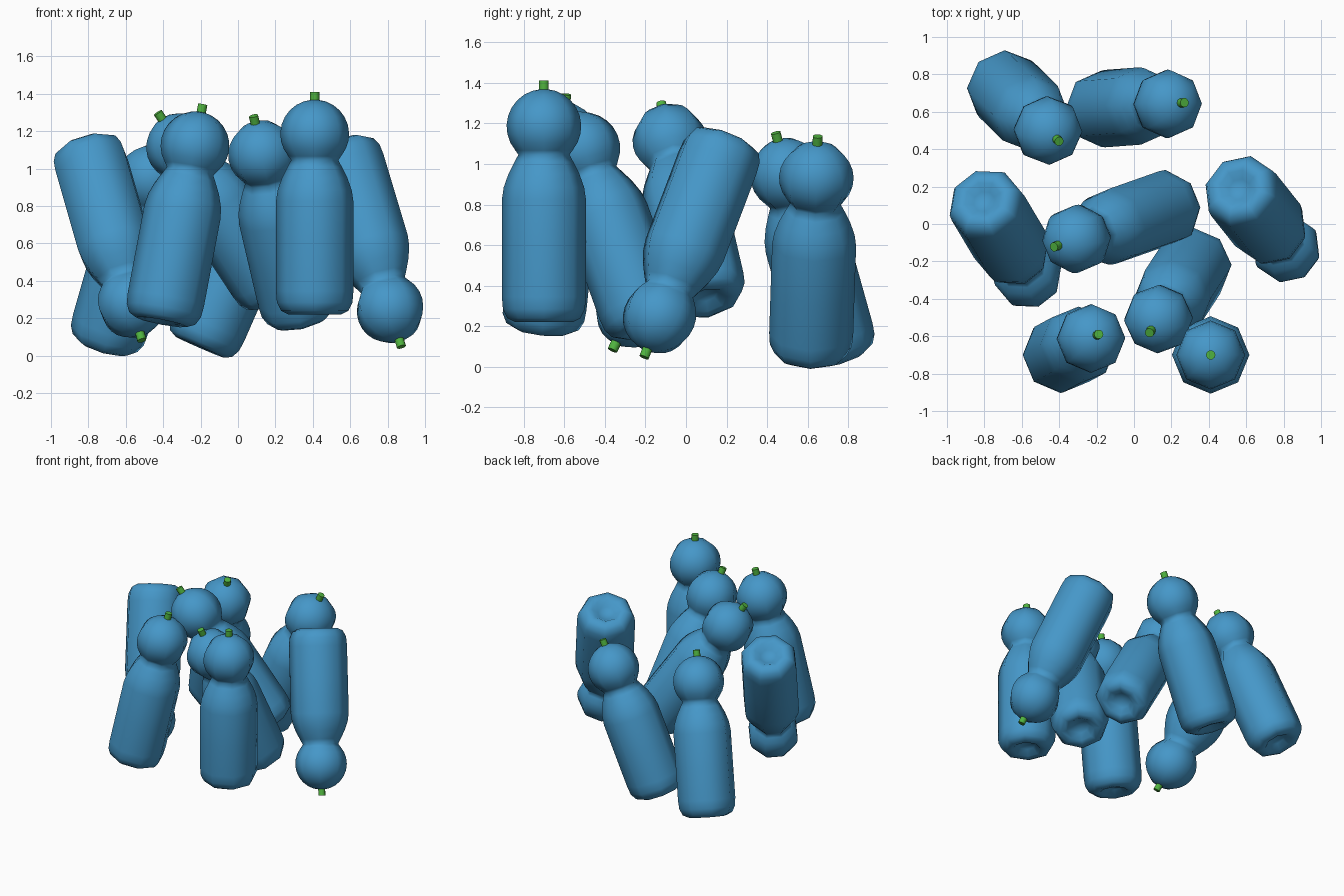
import bpy, bmesh, math
from mathutils import Vector

if "Cube" in bpy.data.objects:
    bpy.data.objects.remove(bpy.data.objects["Cube"])

SIDES = 8
HEAD_R = 0.184


def material(name, color):
    m = bpy.data.materials.new(name)
    m.diffuse_color = color
    m.use_nodes = True
    m.node_tree.nodes["Principled BSDF"].inputs["Base Color"].default_value = m.diffuse_color
    return m


blue = material("blue", (0.06, 0.31, 0.58, 1))
green = material("green", (0.08, 0.45, 0.05, 1))


def lathe(name, profile, sides, mat):
    """Revolve (radius, z) points about z; radius 0 makes a pole."""
    bm = bmesh.new()
    rings = []
    for r, z in profile:
        if r == 0:
            rings.append([bm.verts.new((0, 0, z))] * sides)
        else:
            rings.append([bm.verts.new((r * math.cos(2 * math.pi * i / sides),
                                        r * math.sin(2 * math.pi * i / sides), z))
                          for i in range(sides)])
    for a, b in zip(rings, rings[1:]):
        for i in range(sides):
            j = (i + 1) % sides
            quad = list(dict.fromkeys((a[i], a[j], b[j], b[i])))
            bm.faces.new(quad)
    bmesh.ops.recalc_face_normals(bm, faces=bm.faces)
    mesh = bpy.data.meshes.new(name)
    bm.to_mesh(mesh)
    bm.free()
    mesh.materials.append(mat)
    obj = bpy.data.objects.new(name, mesh)
    bpy.context.collection.objects.link(obj)
    return obj


def shade(obj, angle):
    bpy.ops.object.select_all(action='DESELECT')
    obj.select_set(True)
    bpy.context.view_layer.objects.active = obj
    bpy.ops.object.shade_smooth_by_angle(angle=math.radians(angle))


# Profile with its origin at the head centre: dimpled base, body, shoulder, neck, round head
body = [(0, -0.915), (0.06, -0.925), (0.10, -0.96), (0.14, -0.965), (0.18, -0.945),
        (0.202, -0.90), (0.207, -0.84), (0.207, -0.60), (0.207, -0.36), (0.198, -0.30),
        (0.175, -0.235), (0.145, -0.175), (0.126, -0.14)]
head = [(HEAD_R * math.sin(t), -HEAD_R * math.cos(t))
        for t in (math.radians(a) for a in range(50, 180, 14))]
skittle_profile = body + head + [(0, HEAD_R)]
peg_profile = [(0, 0.165), (0.025, 0.165), (0.025, 0.225), (0, 0.225)]

# Head centre and lean (x, y of the unit axis, then up or down)
poses = [
    ((0.41, -0.70, 1.185), (0.0, 0.0), 1),
    ((-0.23, -0.612, 1.123), (0.185, 0.10), 1),
    ((0.131, -0.508, 1.075), (-0.215, -0.33), 1),
    ((0.18, 0.642, 0.93), (0.40, 0.03), 1),
    ((-0.46, 0.50, 0.945), (0.265, -0.26), 1),
    ((-0.307, -0.08, 1.115), (-0.54, -0.19), 1),
    ((-0.57, -0.268, 0.278), (0.25, -0.42), -1),
    ((0.813, -0.13, 0.25), (0.27, -0.34), -1),
]

for n, (centre, (dx, dy), up) in enumerate(poses, 1):
    axis = Vector((dx, dy, up * math.sqrt(1 - dx * dx - dy * dy)))
    turn = Vector((0, 0, 1)).rotation_difference(axis)
    skittle = lathe(f"skittle_{n}", skittle_profile, SIDES, blue)
    peg = lathe(f"peg_{n}", peg_profile, 10, green)
    for obj, angle in ((skittle, 80), (peg, 40)):
        obj.rotation_mode = 'QUATERNION'
        obj.rotation_quaternion = turn
        obj.location = centre
        shade(obj, angle)
